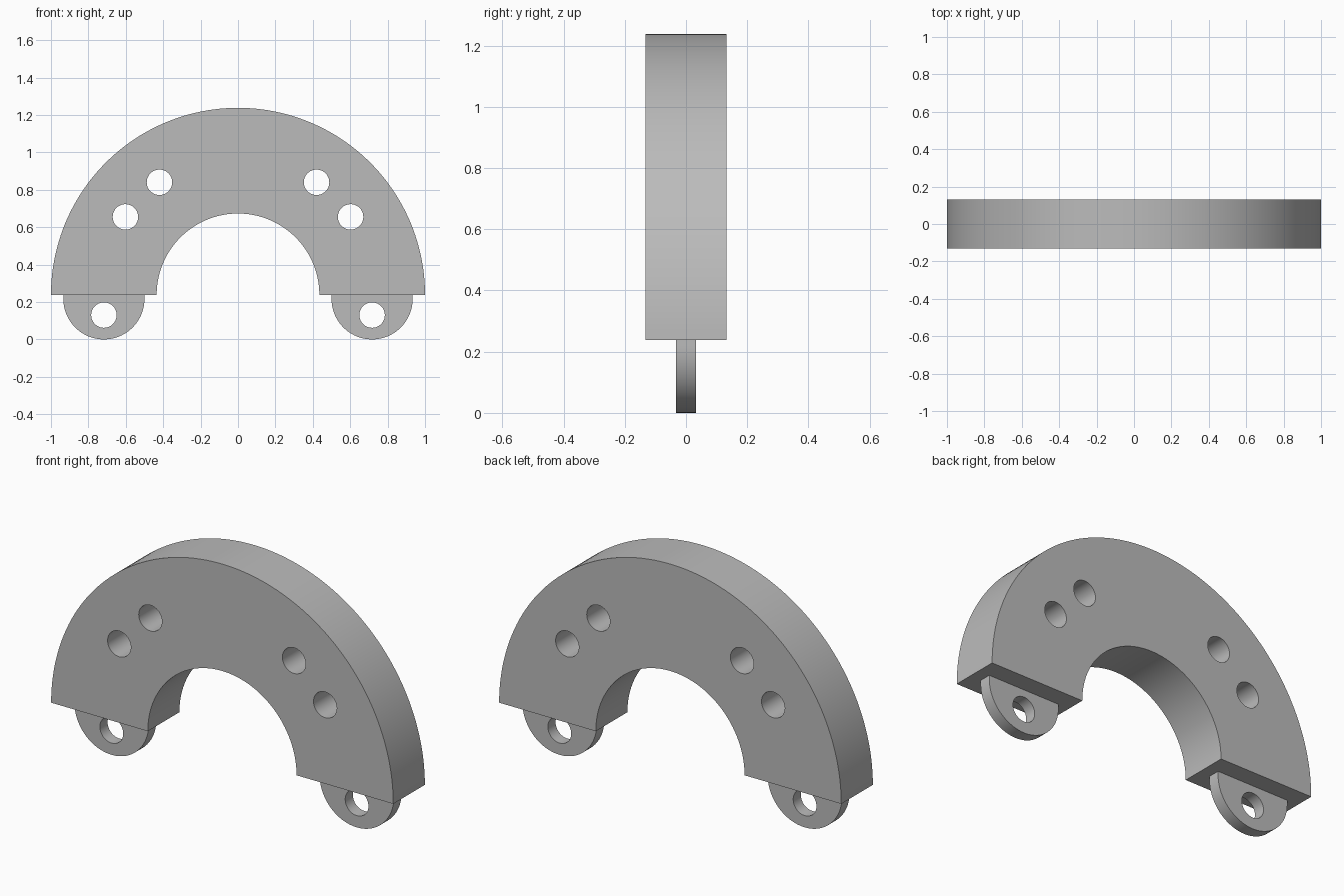
import bpy
import bmesh
from math import pi, sin, cos

cube = bpy.data.objects.get("Cube")
if cube:
    bpy.data.objects.remove(cube, do_unlink=True)

grey = bpy.data.materials.new("plain grey")
grey.use_nodes = True
colour = (0.5, 0.5, 0.5, 1)
grey.diffuse_color = colour
grey.node_tree.nodes["Principled BSDF"].inputs["Base Color"].default_value = colour

BASE = 0.238        # height of the flat underside of the arch
HOLE = 0.068


def arc(cx, cz, r, start, end, n):
    """Points along an arc, both ends included."""
    angles = [start + (end - start) * i / n for i in range(n + 1)]
    return [(cx + r * cos(a), cz + r * sin(a)) for a in angles]


def hole(cx, cz):
    return arc(cx, cz, HOLE, 0, 2 * pi, 48)[:-1]


def plate(name, outlines, half_depth):
    """Extrude closed front outlines (the first solid, the rest holes)."""
    curve = bpy.data.curves.new(name, "CURVE")
    curve.dimensions = "2D"
    curve.fill_mode = "BOTH"
    curve.extrude = half_depth
    for pts in outlines:
        spline = curve.splines.new("POLY")
        spline.points.add(len(pts) - 1)
        for p, (x, z) in zip(spline.points, pts):
            p.co = (x, z, 0, 1)
        spline.use_cyclic_u = True
    obj = bpy.data.objects.new(name, curve)
    bpy.context.collection.objects.link(obj)
    obj.rotation_euler.x = pi / 2
    bpy.ops.object.select_all(action="DESELECT")
    obj.select_set(True)
    bpy.context.view_layer.objects.active = obj
    bpy.ops.object.convert(target="MESH")
    obj = bpy.context.object
    # Weld the caps to the walls
    bm = bmesh.new()
    bm.from_mesh(obj.data)
    bmesh.ops.remove_doubles(bm, verts=bm.verts, dist=0.0001)
    bmesh.ops.recalc_face_normals(bm, faces=bm.faces)
    bm.to_mesh(obj.data)
    bm.free()
    obj.data.materials.clear()
    obj.data.materials.append(grey)
    bpy.ops.object.shade_smooth_by_angle(angle=pi / 6)
    return obj


# Half-ring body with two pairs of through holes
ring = arc(0, BASE, 1, 0, pi, 96) + arc(0, BASE, 0.435, pi, 0, 72)
holes = [hole(s * x, z) for s in (-1, 1) for x, z in ((0.42, 0.84), (0.602, 0.655))]
plate("arch_body", [ring] + holes, 0.132)

# Thin rounded lugs under both ends
for side, s in (("left", 1), ("right", -1)):
    cx = s * 0.717
    lug = arc(cx, 0.217, 0.217, pi, 2 * pi, 48)
    lug += [(cx + 0.217, BASE + 0.01), (cx - 0.217, BASE + 0.01)]
    plate(side + "_lug", [lug, hole(cx, 0.13)], 0.032)
